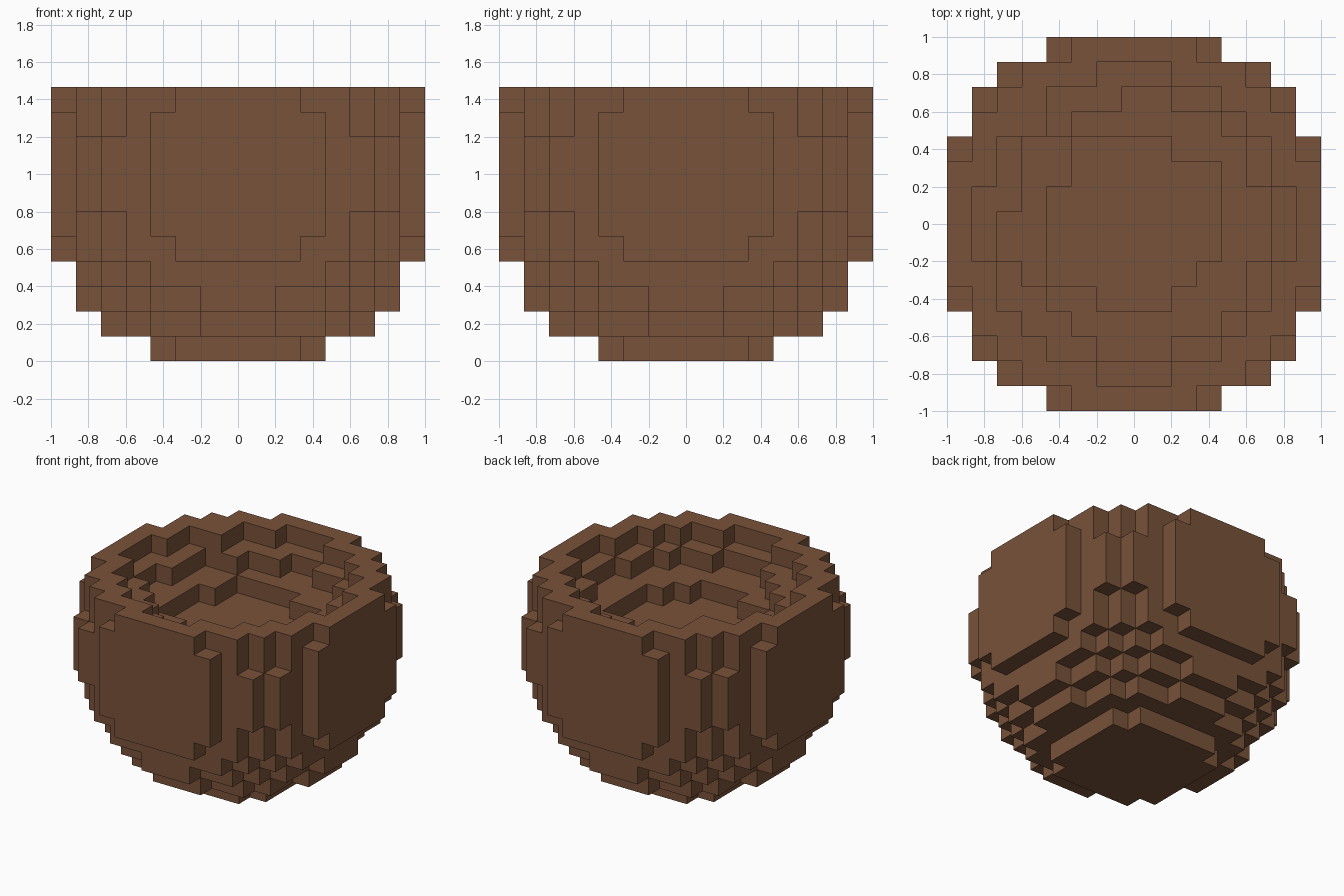
import bpy, bmesh
from mathutils import Vector

if "Cube" in bpy.data.objects:
    bpy.data.objects.remove(bpy.data.objects["Cube"])

S = 2 / 15            # block size
R2 = 62.5             # squared sphere radius in blocks

mat = bpy.data.materials.new("warm brown")
mat.diffuse_color = (0.19, 0.085, 0.042, 1)
mat.use_nodes = True
mat.node_tree.nodes["Principled BSDF"].inputs["Base Color"].default_value = mat.diffuse_color

# irregular blocks left standing in the hollow: (x, y, layer)
bumps = {(-4, 4, 3), (-1, 5, 2), (-3, 4, 2), (-5, 1, 2), (-4, -3, 2), (-3, -4, 2),
         (2, 3, 1), (-3, 2, 1), (3, -2, 1), (2, -3, 1), (-2, -3, 1)}


def inside(x, y, z):
    return x * x + y * y + z * z <= R2


# blocky ball cut flat at the top, with the same ball scooped out of it higher up
cells = set()
for x in range(-7, 8):
    for y in range(-7, 8):
        for z in range(-7, 4):
            scooped = z >= 1 and inside(x, y, z - 8) and (x, y, z) not in bumps
            if inside(x, y, z) and not scooped:
                cells.add((x, y, z))

# skin only the exposed block sides
bm = bmesh.new()
for c in cells:
    for axis in range(3):
        for sign in (-1, 1):
            n = [0, 0, 0]
            n[axis] = sign
            if tuple(a + b for a, b in zip(c, n)) in cells:
                continue
            u, v = Vector((0, 0, 0)), Vector((0, 0, 0))
            u[(axis + 1) % 3] = 0.5
            v[(axis + 2) % 3] = 0.5 * sign
            mid = Vector(c) + Vector(n) * 0.5 + Vector((0, 0, 7.5))
            bm.faces.new([bm.verts.new((mid + a * u + b * v) * S)
                          for a, b in ((-1, -1), (1, -1), (1, 1), (-1, 1))])
bmesh.ops.remove_doubles(bm, verts=bm.verts, dist=0.001)

mesh = bpy.data.meshes.new("block_bowl")
bm.to_mesh(mesh)
bm.free()
mesh.materials.append(mat)
bpy.context.collection.objects.link(bpy.data.objects.new("block_bowl", mesh))
